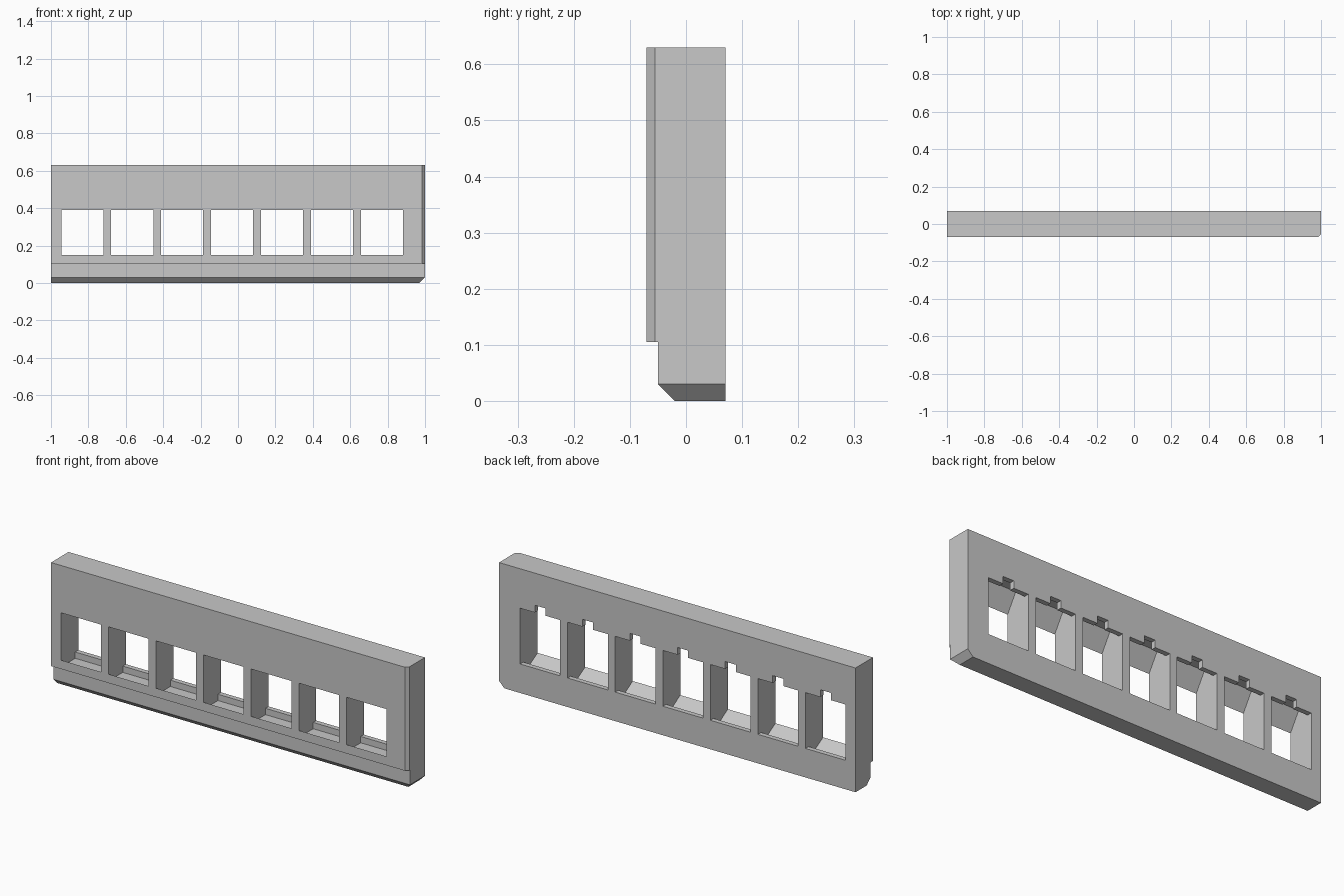
import bpy
import bmesh
from mathutils import Vector

cube = bpy.data.objects.get("Cube")
if cube:
    bpy.data.objects.remove(cube, do_unlink=True)

grey = bpy.data.materials.new("light_grey")
grey.use_nodes = True
colour = (0.58, 0.58, 0.58, 1)
grey.diffuse_color = colour
grey.node_tree.nodes["Principled BSDF"].inputs["Base Color"].default_value = colour


def extrude_profile(bm, profile, x0, x1):
    """Sweep a (y, z) profile along x."""
    face = bm.faces.new([bm.verts.new((x0, y, z)) for y, z in profile])
    swept = bmesh.ops.extrude_face_region(bm, geom=[face])["geom"]
    verts = [v for v in swept if isinstance(v, bmesh.types.BMVert)]
    bmesh.ops.translate(bm, verts=verts, vec=(x1 - x0, 0, 0))


def slice_off(bm, point, normal):
    """Cut away everything on the normal side and close the cut."""
    geom = bm.verts[:] + bm.edges[:] + bm.faces[:]
    cut = bmesh.ops.bisect_plane(bm, geom=geom, plane_co=Vector(point),
                                 plane_no=Vector(normal), clear_outer=True)["geom_cut"]
    edges = [e for e in cut if isinstance(e, bmesh.types.BMEdge)]
    bmesh.ops.edgeloop_fill(bm, edges=edges)


def make_object(name, bm):
    bmesh.ops.recalc_face_normals(bm, faces=bm.faces[:])
    mesh = bpy.data.meshes.new(name)
    bm.to_mesh(mesh)
    bm.free()
    mesh.materials.append(grey)
    obj = bpy.data.objects.new(name, mesh)
    bpy.context.scene.collection.objects.link(obj)
    return obj


# Panel: stepped front, bevelled lower edge, one bevelled end
bm = bmesh.new()
extrude_profile(bm, [(0.07, 0), (0.07, 0.63), (-0.07, 0.63), (-0.07, 0.105),
                     (-0.05, 0.105), (-0.05, 0.03), (-0.02, 0)], -1, 1)
slice_off(bm, (0.985, -0.07, 0), (1, -1, 0))
slice_off(bm, (0.97, 0, 0), (1, 0, -1))
panel = make_object("socket_panel", bm)

# Socket openings: flared cavity behind the front, thin lip at the back
socket = [(-0.09, 0.15), (-0.07, 0.15), (-0.01, 0.115), (0.045, 0.115),
          (0.045, 0.147), (0.09, 0.147), (0.09, 0.43), (0.045, 0.43),
          (0.045, 0.48), (-0.015, 0.48), (-0.07, 0.39), (-0.09, 0.39)]
# Small notch through the upper back lip
notch = [(0.02, 0.41), (0.09, 0.41), (0.09, 0.467), (0.02, 0.467)]

for name, profile, half in (("socket_cutter", socket, 0.1125),
                            ("notch_cutter", notch, 0.03)):
    bm = bmesh.new()
    for i in range(7):
        centre = -0.8325 + 0.267 * i
        extrude_profile(bm, profile, centre - half, centre + half)
    cutter = make_object(name, bm)
    cutter.hide_render = True
    mod = panel.modifiers.new(name, "BOOLEAN")
    mod.operation = "DIFFERENCE"
    mod.solver = "EXACT"
    mod.object = cutter

# Apply the cuts and drop the cutters
graph = bpy.context.evaluated_depsgraph_get()
result = bpy.data.meshes.new_from_object(panel.evaluated_get(graph))
cutters = [m.object for m in panel.modifiers]
panel.modifiers.clear()
panel.data = result
for cutter in cutters:
    bpy.data.objects.remove(cutter, do_unlink=True)
